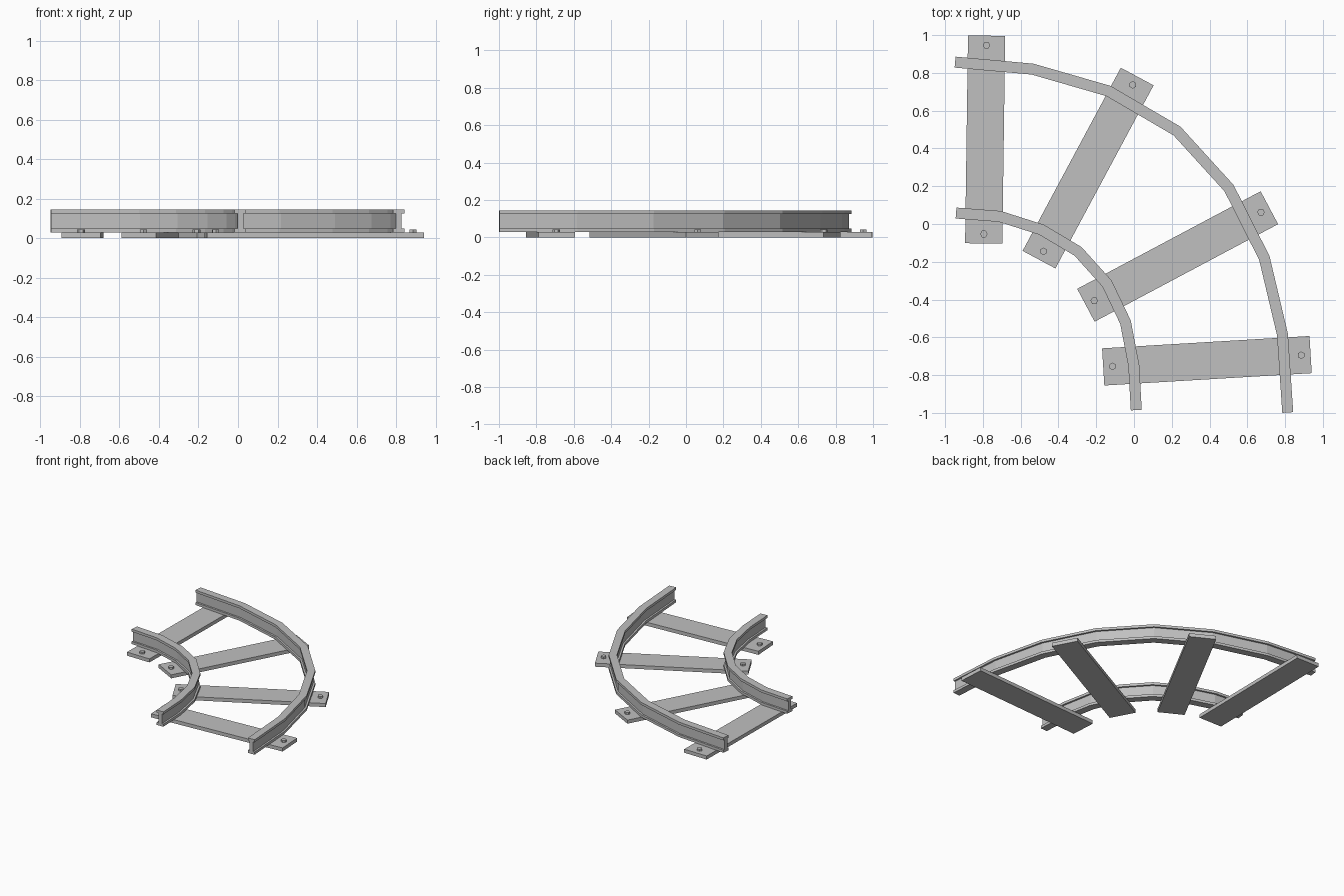
import bpy
import bmesh
import math
from mathutils import Matrix, Vector

cube = bpy.data.objects.get("Cube")
if cube:
    bpy.data.objects.remove(cube, do_unlink=True)

# One grey for the whole track
grey = bpy.data.materials.new("track grey")
grey.use_nodes = True
colour = (0.53, 0.53, 0.53, 1)
grey.diffuse_color = colour
grey.node_tree.nodes["Principled BSDF"].inputs["Base Color"].default_value = colour


def make_object(name, bm):
    bmesh.ops.recalc_face_normals(bm, faces=bm.faces)
    mesh = bpy.data.meshes.new(name)
    bm.to_mesh(mesh)
    bm.free()
    mesh.materials.append(grey)
    obj = bpy.data.objects.new(name, mesh)
    bpy.context.collection.objects.link(obj)
    return obj


TIE_TOP = 0.028
RAIL_TOP = 0.145
FLANGE = 0.02
HALF_FLANGE = 0.029
HALF_WEB = 0.015

# I-beam section: mirrored half outline of (offset, height)
half = [(HALF_FLANGE, TIE_TOP), (HALF_FLANGE, TIE_TOP + FLANGE),
        (HALF_WEB, TIE_TOP + FLANGE), (HALF_WEB, RAIL_TOP - FLANGE),
        (HALF_FLANGE, RAIL_TOP - FLANGE), (HALF_FLANGE, RAIL_TOP)]
section = half + [(-o, z) for o, z in reversed(half)]


def rail(name, points):
    """Sweep the I-beam section along a path with mitred corners."""
    path = [Vector(p) for p in points]
    bm = bmesh.new()
    rings = []
    for i, p in enumerate(path):
        before = (p - path[i - 1]).normalized() if i else None
        after = (path[i + 1] - p).normalized() if i + 1 < len(path) else None
        before, after = before or after, after or before
        along = (before + after).normalized()
        side = Vector((-along.y, along.x)) / along.dot(after)
        rings.append([bm.verts.new((*(p + side * o), z)) for o, z in section])
    n = len(section)
    for a, b in zip(rings, rings[1:]):
        for k in range(n):
            bm.faces.new((a[k], a[(k + 1) % n], b[(k + 1) % n], b[k]))
    bm.faces.new(rings[0])
    bm.faces.new(rings[-1])
    make_object(name, bm)


rail("outer_rail", [(-0.947, 0.857), (-0.537, 0.82), (-0.135, 0.704), (0.228, 0.492),
                    (0.503, 0.19), (0.69, -0.18), (0.786, -0.585), (0.814, -0.998)])
rail("inner_rail", [(-0.942, 0.058), (-0.71, 0.04), (-0.49, -0.03), (-0.296, -0.145),
                    (-0.143, -0.315), (-0.045, -0.52), (-0.001, -0.75), (0.012, -0.985)])

# Cross ties fanned around the bend, each with a bolt head at both ends
ties = [(-0.788, 0.447, 89.2), (-0.243, 0.296, 61.8),
        (0.231, -0.172, 28.0), (0.386, -0.724, 3.4)]
for number, (x, y, angle) in enumerate(ties, 1):
    place = Matrix.Translation((x, y, 0)) @ Matrix.Rotation(math.radians(angle), 4, 'Z')
    bm = bmesh.new()
    bmesh.ops.create_cube(bm, size=1, matrix=place @ Matrix.Translation((0, 0, TIE_TOP / 2))
                          @ Matrix.Diagonal((1.1, 0.197, TIE_TOP, 1)))
    make_object(f"tie_{number}", bm)
    for label, end in (("inner", -0.5), ("outer", 0.5)):
        bm = bmesh.new()
        bmesh.ops.create_cone(bm, cap_ends=True, segments=6, radius1=0.02, radius2=0.02,
                              depth=0.02, matrix=place @ Matrix.Translation((end, 0, 0.033)))
        make_object(f"{label}_bolt_{number}", bm)
